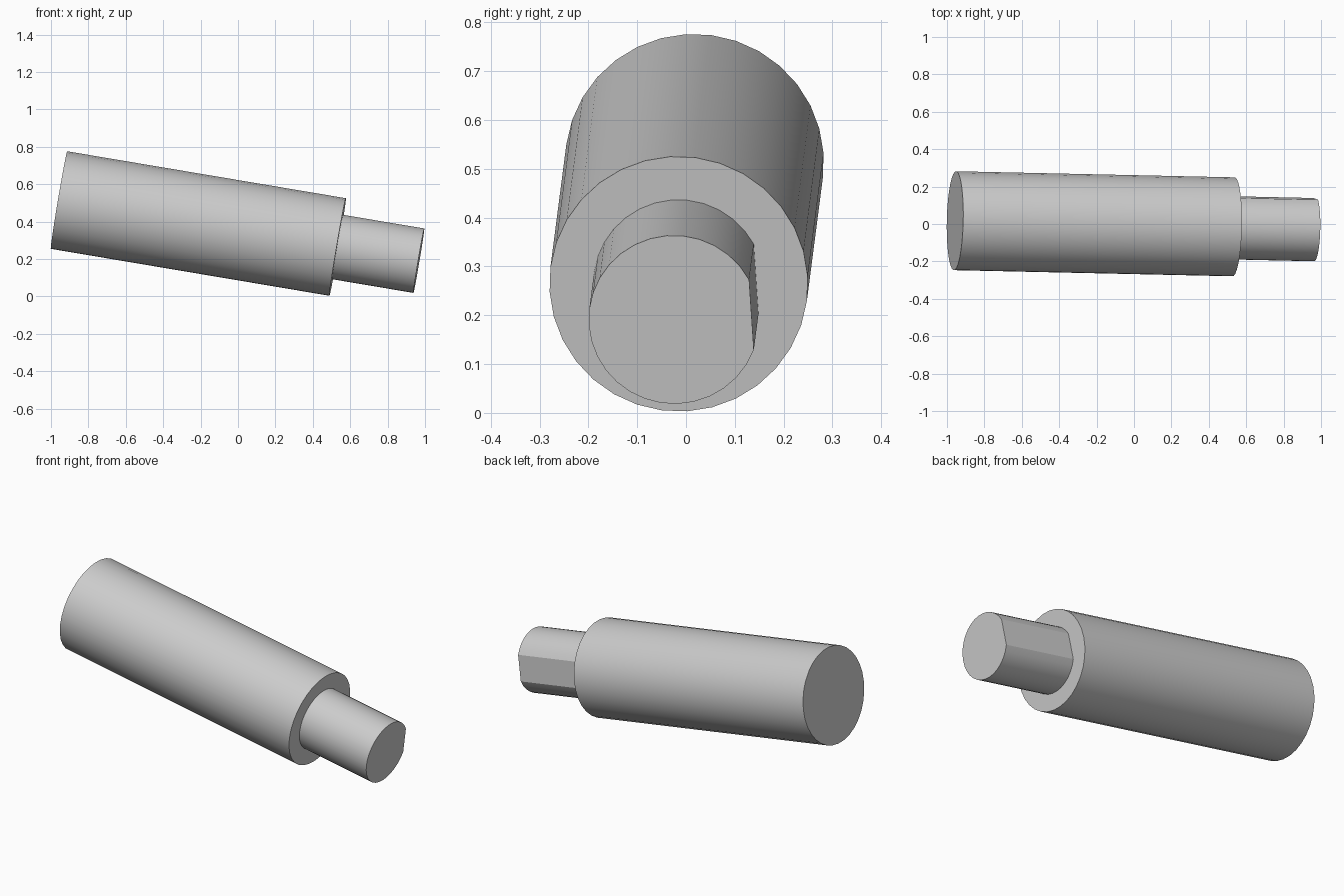
import bpy, bmesh, math
from mathutils import Vector, Matrix

cube = bpy.data.objects.get("Cube")
if cube:
    bpy.data.objects.remove(cube, do_unlink=True)

# Single grey material
grey = bpy.data.materials.new("light grey")
grey.use_nodes = True
grey.diffuse_color = (0.6, 0.6, 0.6, 1)
grey.node_tree.nodes["Principled BSDF"].inputs["Base Color"].default_value = (0.6, 0.6, 0.6, 1)

# Tilted frame: the axis runs from the body's back end to the shaft tip
back = Vector((-0.957, 0.0175, 0.515))
tip = Vector((0.967, -0.0245, 0.191))
axis = (tip - back).normalized()
side = Vector((0, 0.998, 0.067))
side = (side - axis * side.dot(axis)).normalized()  # direction the flat faces
up = axis.cross(side)
frame = Matrix((side, up, axis)).transposed().to_4x4()
frame.translation = back


def extrude_profile(name, points, start, end):
    """Solid made by sweeping a closed outline along the axis."""
    bm = bmesh.new()
    face = bm.faces.new([bm.verts.new((x, y, start)) for x, y in points])
    swept = bmesh.ops.extrude_face_region(bm, geom=[face], use_keep_orig=True)
    verts = [v for v in swept["geom"] if isinstance(v, bmesh.types.BMVert)]
    bmesh.ops.translate(bm, verts=verts, vec=(0, 0, end - start))
    bmesh.ops.recalc_face_normals(bm, faces=bm.faces[:])
    mesh = bpy.data.meshes.new(name)
    bm.to_mesh(mesh)
    bm.free()
    mesh.materials.append(grey)
    obj = bpy.data.objects.new(name, mesh)
    bpy.context.collection.objects.link(obj)
    obj.matrix_world = frame
    bpy.ops.object.select_all(action="DESELECT")
    obj.select_set(True)
    bpy.context.view_layer.objects.active = obj
    bpy.ops.object.shade_smooth_by_angle(angle=math.radians(20))
    return obj


def arc(radius, first, last, steps):
    angles = [first + (last - first) * i / steps for i in range(steps + 1)]
    return [(radius * math.cos(a), radius * math.sin(a)) for a in angles]


# Main cylindrical body
body_length = 1.511
body_outline = arc(0.265, 0, math.tau, 32)[:-1]
extrude_profile("body", body_outline, 0, body_length)

# Output shaft with a flat along one side
shaft_radius, flat_distance = 0.175, 0.159
half = math.acos(flat_distance / shaft_radius)
shaft_outline = arc(shaft_radius, half, math.tau - half, 28)
extrude_profile("shaft", shaft_outline, body_length - 0.02, (tip - back).length)
